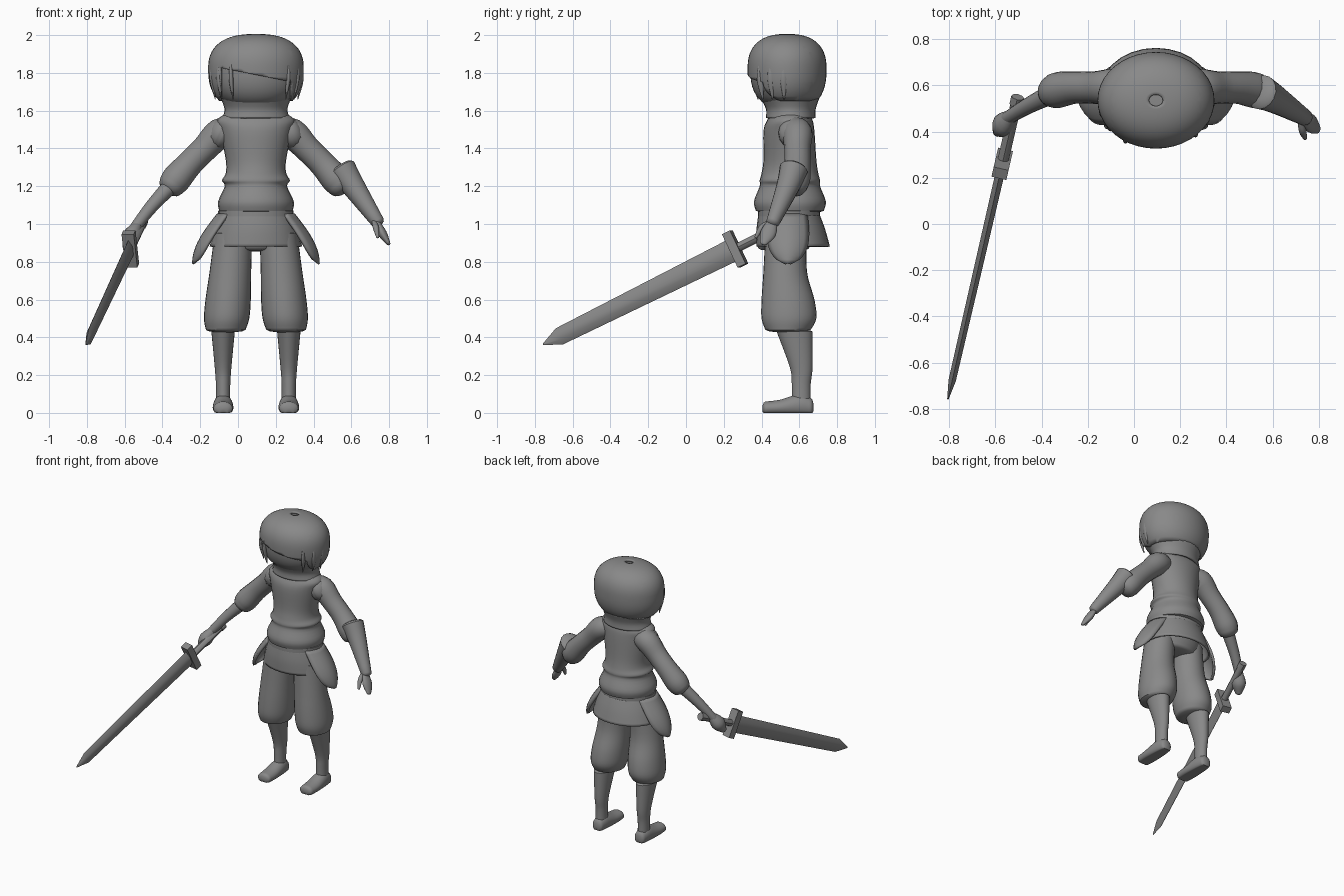
import bpy, bmesh, math
from mathutils import Vector

cube = bpy.data.objects.get("Cube")
if cube:
    bpy.data.objects.remove(cube, do_unlink=True)

# Body centre line, and the middle of the head
CX = 0.095
HEAD = Vector((CX, 0.535, 1.82))
ACROSS, BACK, UP = Vector((1, 0, 0)), Vector((0, 1, 0)), Vector((0, 0, 1))
GREY = (0.25, 0.25, 0.25, 1)

grey = bpy.data.materials.new("plain_grey")
grey.use_nodes = True
grey.diffuse_color = GREY
grey.node_tree.nodes["Principled BSDF"].inputs["Base Color"].default_value = GREY


def finish(name, bm, thickness=0):
    bmesh.ops.recalc_face_normals(bm, faces=bm.faces)
    mesh = bpy.data.meshes.new(name)
    bm.to_mesh(mesh)
    bm.free()
    mesh.materials.append(grey)
    ob = bpy.data.objects.new(name, mesh)
    bpy.context.collection.objects.link(ob)
    if thickness:
        shell = ob.modifiers.new("shell", "SOLIDIFY")
        shell.thickness = thickness
        shell.offset = 0
    bpy.ops.object.select_all(action="DESELECT")
    bpy.context.view_layer.objects.active = ob
    ob.select_set(True)
    bpy.ops.object.shade_smooth_by_angle(angle=math.radians(45))


def smooth_rows(rows, steps=4):
    """Pass a smooth curve through rows of numbers."""
    rows = [Vector(row) for row in rows]
    result = []
    for i in range(len(rows) - 1):
        start, end = rows[i], rows[i + 1]
        leave = (end - rows[max(i - 1, 0)]) / 2
        arrive = (rows[min(i + 2, len(rows) - 1)] - start) / 2
        for k in range(steps):
            t = k / steps
            ease = t * t * (3 - 2 * t)
            result.append(start.lerp(end, ease) + leave * t * (1 - t) ** 2 - arrive * t * t * (1 - t))
    return result + [rows[-1]]


def oval(centre, u, v, sides=28):
    turns = [math.tau * i / sides for i in range(sides)]
    return [centre + u * math.cos(a) + v * math.sin(a) for a in turns]


def skin(rings, closed=True):
    bm = bmesh.new()
    loops = [[bm.verts.new(p) for p in ring] for ring in rings]
    for low, high in zip(loops, loops[1:]):
        for i in range(len(low)):
            bm.faces.new((low[i - 1], low[i], high[i], high[i - 1]))
    if closed:
        bm.faces.new(loops[0])
        bm.faces.new(loops[-1])
    return bm


def rounded(rings, bulge):
    """Close both ends of a tube with shallow domes."""
    def dome(ring, inner):
        middle = sum(ring, Vector()) / len(ring)
        out = (middle - sum(inner, Vector()) / len(inner)).normalized()
        angles = [math.radians(a) for a in (30, 60, 85)]
        return [[middle + (p - middle) * math.cos(a) + out * bulge * math.sin(a) for p in ring]
                for a in angles]
    return dome(rings[0], rings[1])[::-1] + rings + dome(rings[-1], rings[-2])


def stack(name, rows, x=CX, lean=0, shell=0):
    """Level ovals; each row is height, half width, front and back."""
    rings = []
    for z, width, front, back in smooth_rows([Vector(row) for row in rows]):
        centre = Vector((x + lean * (z - rows[0][0]), (front + back) / 2, z))
        rings.append(oval(centre, ACROSS * width, BACK * (back - front) / 2))
    if shell:
        finish(name, skin(rings, False), shell)
    else:
        finish(name, skin(rounded(rings, 0.015)))


def limb(name, rows, flat=1.0, x=0, side=1):
    """Tube along a path; each row is a point and a radius."""
    rows = smooth_rows(rows)
    points = [Vector((x + side * row[0], row[1], row[2])) for row in rows]
    rings = []
    for i, point in enumerate(points):
        along = (points[min(i + 1, len(points) - 1)] - points[max(i - 1, 0)]).normalized()
        u = along.cross(BACK).normalized()
        rings.append(oval(point, u * rows[i][3] * flat, along.cross(u) * rows[i][3], 16))
    finish(name, skin(rounded(rings, rows[-1][3] * 0.6)))


def head_rings(size, lowest):
    """Boxy ball, longer below its middle than above."""
    rings = []
    for i in range(25):
        t = lowest + (0.998 - lowest) * math.sin(math.pi / 2 * i / 24)
        r = size * (1 - abs(t) ** 2.5) ** 0.4
        height = size * t * (0.18 if t > 0 else 0.22)
        rings.append(oval(HEAD + UP * height, ACROSS * 0.247 * r, BACK * 0.203 * r, 40))
    return rings


# Head, and a hair cap cut open over the face below a slanted fringe
finish("head", skin(head_rings(0.96, -0.95)))
hair = skin(head_rings(1, -0.75), False)
fringe, slope = Vector((CX, 0, 1.79)), Vector((0.2, 0, 1))
left_edge, right_edge = CX + 0.185, CX - 0.185
for point, normal in ((fringe, slope), (ACROSS * left_edge, ACROSS), (ACROSS * right_edge, ACROSS)):
    bmesh.ops.bisect_plane(hair, geom=hair.verts[:] + hair.edges[:] + hair.faces[:],
                           plane_co=point, plane_no=normal)
face_opening = []
for f in hair.faces:
    c = f.calc_center_median()
    if c.y < HEAD.y and right_edge < c.x < left_edge and (c - fringe).dot(slope) < 0:
        face_opening.append(f)
bmesh.ops.delete(hair, geom=face_opening, context="FACES")
finish("hair", hair, 0.012)

# Pointed locks hanging around the face
for i, degrees in enumerate((-75, -55, -33, 45, 65, 85)):
    a = math.radians(degrees)
    out = Vector((0.247 * math.sin(a), -0.203 * math.cos(a), 0))
    rows = []
    for drop, reach, radius in ((-0.06, 0.97, 0.005), (0.05, 0.98, 0.02), (0.16, 0.9, 0.003)):
        rows.append((*(HEAD + out * reach - UP * drop), radius))
    limb(f"hair_lock_{i + 1}", rows, 0.6)

# Neck, flared collar and sleeveless vest with a creased waist
stack("neck", [(1.54, 0.1, 0.45, 0.65), (1.66, 0.1, 0.45, 0.65)])
stack("collar", [(1.56, 0.17, 0.43, 0.68), (1.61, 0.16, 0.43, 0.68), (1.67, 0.18, 0.4, 0.7)], shell=0.014)
stack("vest", [(1.07, 0.195, 0.37, 0.73), (1.12, 0.2, 0.36, 0.74), (1.2, 0.165, 0.39, 0.71),
               (1.23, 0.18, 0.39, 0.71), (1.27, 0.16, 0.4, 0.7), (1.34, 0.16, 0.41, 0.69),
               (1.49, 0.19, 0.41, 0.68), (1.55, 0.205, 0.43, 0.67), (1.59, 0.15, 0.46, 0.65)])

# Belt, skirt and hips
stack("belt", [(1.04, 0.2, 0.38, 0.71), (1.07, 0.2, 0.38, 0.71)])
stack("skirt", [(1.05, 0.19, 0.39, 0.7), (0.97, 0.215, 0.38, 0.73), (0.88, 0.238, 0.38, 0.755)], shell=0.014)
stack("hips", [(0.87, 0.15, 0.44, 0.65), (0.93, 0.19, 0.42, 0.67), (1.04, 0.17, 0.41, 0.68)])

for side, label in ((-1, "right"), (1, "left")):
    # Leaf shaped hip flap, curved around the body
    flap = bmesh.new()
    grid = []
    for i in range(13):
        t = i / 12
        half = 0.115 * (1.01 - t ** 3) ** 0.6 * (0.85 + t * 0.3)
        out = 0.2 + 0.13 * math.sin(t * math.pi / 2)
        row = []
        for k in range(-4, 5):
            s = k / 4
            wrap = 0.06 * s * s * half / 0.115
            row.append(flap.verts.new((CX + side * (out - wrap), 0.54 + half * s, 1.05 - 0.26 * t)))
        grid.append(row)
    for top, low in zip(grid, grid[1:]):
        for k in range(8):
            flap.faces.new((top[k], top[k + 1], low[k + 1], low[k]))
    finish(f"{label}_hip_flap", flap, 0.016)

    # Baggy shorts and calf
    stack(f"{label}_shorts_leg", [(0.44, 0.105, 0.42, 0.66), (0.5, 0.12, 0.4, 0.69), (0.6, 0.12, 0.4, 0.68),
                                  (0.75, 0.11, 0.41, 0.64), (0.95, 0.1, 0.42, 0.64)],
          CX + side * 0.16, side * -0.08)
    ankle = CX + side * 0.174
    stack(f"{label}_calf", [(0.05, 0.038, 0.56, 0.66), (0.15, 0.038, 0.56, 0.66), (0.24, 0.044, 0.55, 0.67),
                            (0.43, 0.062, 0.48, 0.67)], ankle)

    # Foot, flat underneath, from heel to toe
    rings = []
    for y, width, height in smooth_rows([(0.66, 0.04, 0.08), (0.6, 0.05, 0.1), (0.5, 0.055, 0.07),
                                         (0.42, 0.05, 0.06)]):
        rings.append(oval(Vector((ankle, y, height * 0.4)), ACROSS * width, UP * height * 0.6))
    rings = rounded(rings, 0.016)
    for p in sum(rings, []):
        p.z = max(p.z, 0)
    finish(f"{label}_foot", skin(rings))

    # Armhole rim and sleeve
    limb(f"{label}_armhole_rim", [(0.17, 0.577, 1.475, 0.087), (0.195, 0.577, 1.487, 0.087)], 1, CX, side)
    limb(f"{label}_sleeve", [(0.12, 0.58, 1.49, 0.065), (0.19, 0.59, 1.48, 0.08), (0.27, 0.59, 1.4, 0.07),
                             (0.35, 0.59, 1.32, 0.07), (0.42, 0.58, 1.24, 0.078), (0.45, 0.57, 1.2, 0.07)],
         1, CX, side)

# Left forearm guard and open hand
limb("left_forearm_guard", [(0.55, 0.57, 1.29, 0.076), (0.61, 0.54, 1.2, 0.062), (0.74, 0.46, 1.01, 0.036)])
limb("left_hand", [(0.73, 0.46, 1.02, 0.025), (0.765, 0.435, 0.95, 0.042), (0.795, 0.41, 0.9, 0.02)], 0.55)
limb("left_thumb", [(0.72, 0.44, 1.01, 0.012), (0.73, 0.4, 0.98, 0.016), (0.74, 0.37, 0.93, 0.008)])

# Right bare forearm and closed hand
limb("right_forearm", [(-0.34, 0.57, 1.22, 0.045), (-0.46, 0.51, 1.09, 0.035), (-0.56, 0.45, 0.96, 0.028)])
limb("right_hand", [(-0.53, 0.47, 1, 0.025), (-0.565, 0.43, 0.935, 0.052), (-0.59, 0.4, 0.88, 0.025)], 0.9)
limb("right_thumb", [(-0.545, 0.44, 0.97, 0.014), (-0.545, 0.38, 0.93, 0.012)])

# Sword, measured along the line from its crossguard to its tip
hilt, tip = Vector((-0.57, 0.26, 0.868)), Vector((-0.805, -0.757, 0.362))
along = (tip - hilt).normalized()
wide = along.cross(UP).normalized()
high = wide.cross(along)
length = (tip - hilt).length


def sword_part(name, stations, shape):
    rings = []
    for distance, height, width in stations:
        centre = hilt + along * distance
        rings.append([centre + high * height * a + wide * width * b for a, b in shape])
    finish(name, skin(rings))


BOX = ((1, 1), (-1, 1), (-1, -1), (1, -1))
RIDGED = ((1, 0), (0.4, 1), (-0.4, 1), (-1, 0), (-0.4, -1), (0.4, -1))
ROUND = [(math.cos(math.tau * i / 8), math.sin(math.tau * i / 8)) for i in range(8)]
sword_part("blade", [(0, 0.062, 0.02), (length - 0.1, 0.047, 0.016), (length, 0.004, 0.003)], RIDGED)
sword_part("crossguard", [(-0.024, 0.098, 0.033), (0.024, 0.098, 0.033)], BOX)
sword_part("grip", [(-0.3, 0.024, 0.024), (0, 0.024, 0.024)], ROUND)
sword_part("pommel", [(-0.33, 0.028, 0.028), (-0.29, 0.028, 0.028)], ROUND)
